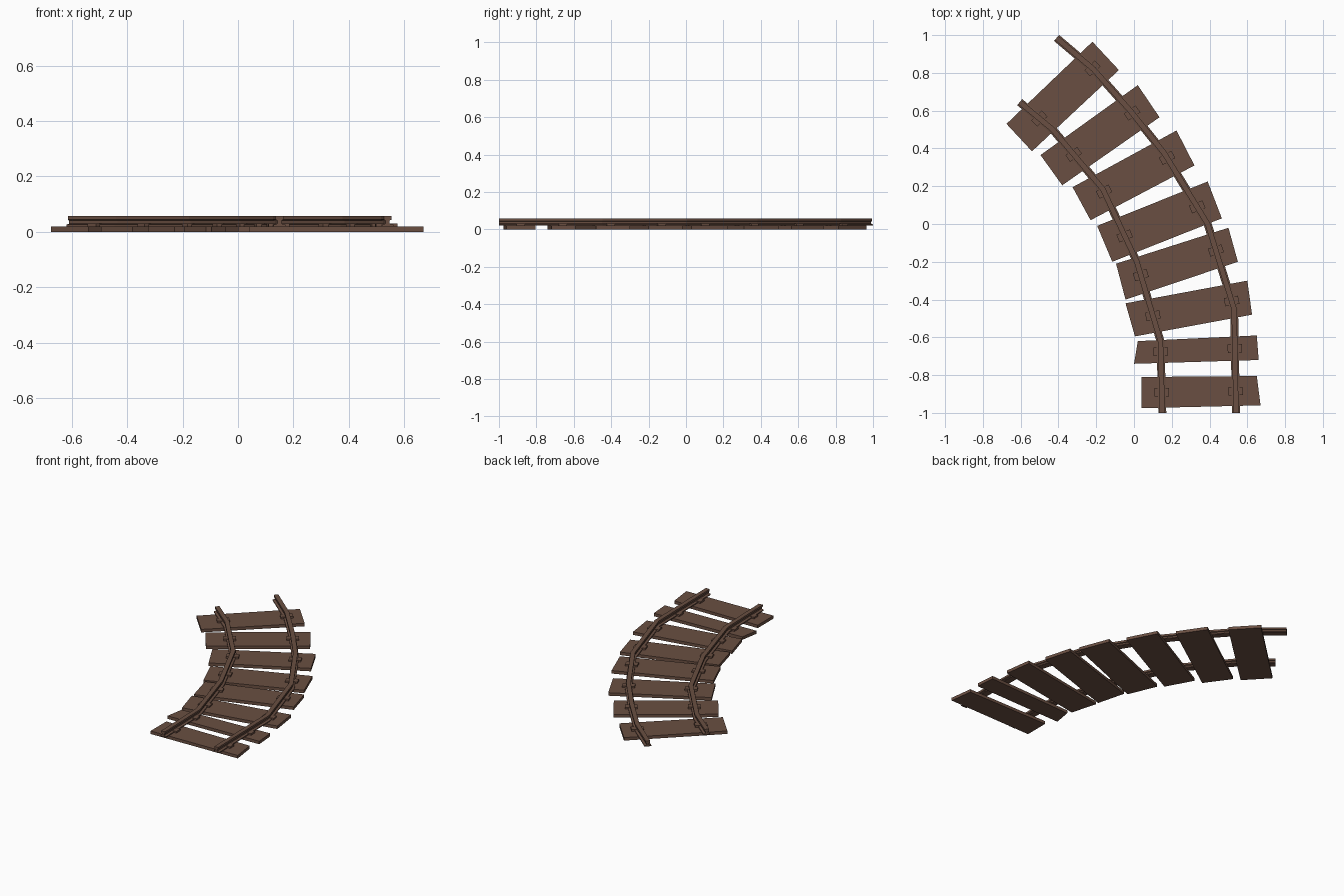
import bpy
import bmesh
from mathutils import Vector
from mathutils.geometry import intersect_line_line_2d

cube = bpy.data.objects.get("Cube")
if cube:
    bpy.data.objects.remove(cube)

# One weathered brown for the whole track
brown = bpy.data.materials.new("weathered_brown")
brown.use_nodes = True
colour = (0.144, 0.078, 0.054, 1)
brown.diffuse_color = colour
shader = brown.node_tree.nodes["Principled BSDF"]
shader.inputs["Base Color"].default_value = colour
shader.inputs["Roughness"].default_value = 0.9

PLANK_TOP = 0.02
CLIP_TOP = 0.031


def loft(name, rings):
    """Join closed rings of points into a capped solid."""
    bm = bmesh.new()
    loops = [[bm.verts.new(p) for p in ring] for ring in rings]
    for a, b in zip(loops, loops[1:]):
        for i in range(len(a)):
            j = (i + 1) % len(a)
            bm.faces.new((a[i], a[j], b[j], b[i]))
    bm.faces.new(loops[0])
    bm.faces.new(loops[-1])
    bmesh.ops.recalc_face_normals(bm, faces=bm.faces[:])
    mesh = bpy.data.meshes.new(name)
    bm.to_mesh(mesh)
    bm.free()
    mesh.materials.append(brown)
    obj = bpy.data.objects.new(name, mesh)
    bpy.context.collection.objects.link(obj)
    return obj


def slab(name, corners, low, high):
    """Extrude a flat outline between two heights."""
    return loft(name, [[(x, y, z) for x, y in corners] for z in (low, high)])


# Rail centre lines, from the front end to the back end
rail_paths = {
    "inner_rail": [(.15, -1), (.14, -.62), (.015, -.2), (-.165, .185),
                   (-.43, .5), (-.605, .645)],
    "outer_rail": [(.54, -1), (.53, -.45), (.39, 0), (.16, .375),
                   (-.02, .6), (-.215, .82), (-.41, .985)],
}

# Right half of the rail section: wide foot, thin web, head
half_section = [(.021, .02), (.021, .026), (.007, .03),
                (.007, .041), (.014, .044), (.014, .057)]
section = half_section + [(-s, z) for s, z in reversed(half_section)]


def sweep_rail(name, path):
    points = [Vector(p) for p in path]
    rings = []
    for i, p in enumerate(points):
        before = (p - points[i - 1]).normalized() if i else None
        after = (points[i + 1] - p).normalized() if i + 1 < len(points) else None
        before, after = before or after, after or before
        tangent = (before + after).normalized()
        # Mitre each bend so that the rail keeps its width
        side = Vector((tangent.y, -tangent.x)) / tangent.dot(after)
        rings.append([(p.x + side.x * s, p.y + side.y * s, z) for s, z in section])
    loft(name, rings)


for rail_name, rail_path in rail_paths.items():
    sweep_rail(rail_name, rail_path)

# Plank outlines: back left, back right, front right, front left
planks = [
    [(.04, -.81), (.65, -.805), (.67, -.96), (.04, -.975)],
    [(.02, -.62), (.65, -.59), (.66, -.72), (0, -.74)],
    [(-.045, -.42), (.6, -.3), (.625, -.48), (.005, -.595)],
    [(-.095, -.21), (.5, -.02), (.55, -.2), (-.045, -.4)],
    [(-.195, -.01), (.39, .225), (.465, .03), (-.115, -.2)],
    [(-.325, .195), (.225, .495), (.32, .31), (-.23, .02)],
    [(-.495, .365), (.02, .735), (.135, .565), (-.38, .205)],
    [(-.675, .53), (-.22, .965), (-.08, .815), (-.54, .385)],
]


def add_clip(name, centre, along):
    """Small block holding the rail foot down on both sides."""
    across = Vector((-along.y, along.x))
    corners = [centre + along * .038 * a + across * .022 * b
               for a, b in ((-1, -1), (1, -1), (1, 1), (-1, 1))]
    slab(name, corners, PLANK_TOP, CLIP_TOP)


for number, outline in enumerate(planks, 1):
    slab(f"plank_{number}", outline, 0, PLANK_TOP)
    back_left, back_right, front_right, front_left = map(Vector, outline)
    left = (back_left + front_left) / 2
    right = (back_right + front_right) / 2
    # Put a clip wherever the plank's middle line crosses a rail
    for rail_name, path in rail_paths.items():
        for start, end in zip(path, path[1:]):
            hit = intersect_line_line_2d(left, right, Vector(start), Vector(end))
            if hit:
                add_clip(f"{rail_name}_clip_{number}", hit, (right - left).normalized())
                break
